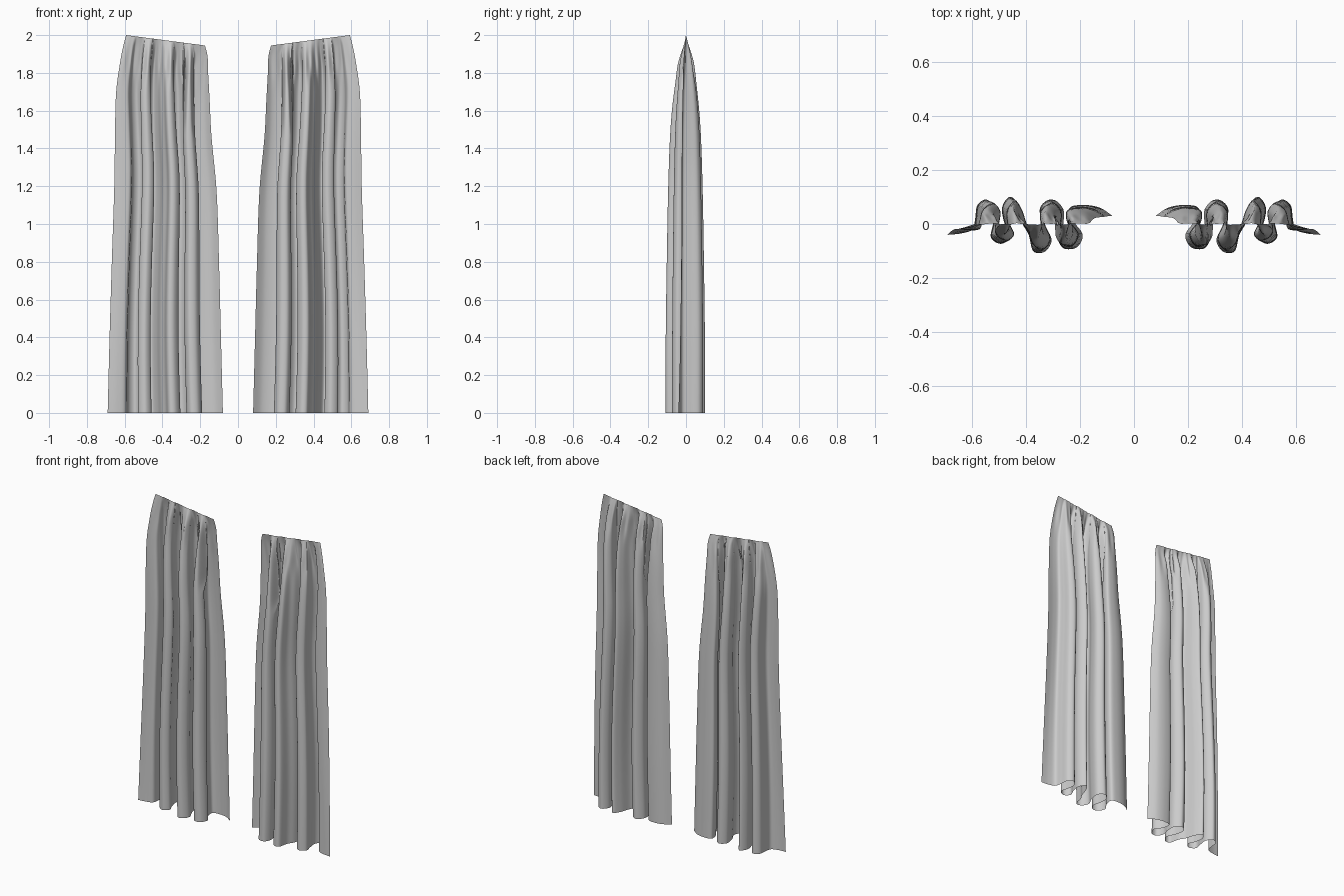
import bpy, bmesh, math

if "Cube" in bpy.data.objects:
    bpy.data.objects.remove(bpy.data.objects["Cube"])

# hem outline of one curtain, seen from above (x, y)
HEM = [(.08, .03), (.125, .06), (.18, .07), (.226, .06), (.222, .01), (.19, -.04),
       (.21, -.085), (.25, -.09), (.272, -.05), (.262, .0), (.262, .055), (.30, .09),
       (.338, .06), (.33, .0), (.305, -.06), (.33, -.102), (.365, -.10), (.382, -.04),
       (.405, .0), (.425, .06), (.455, .10), (.485, .06), (.475, .0), (.458, -.045),
       (.49, -.073), (.528, -.05), (.52, .0), (.515, .055), (.545, .09), (.58, .07),
       (.588, .02), (.598, -.02), (.64, -.035), (.69, -.04)]
# by height: (z, inner edge x, outer edge x, fold depth)
SIDES = [(0, .08, .69, 1), (.4, .09, .68, 1), (.8, .10, .668, .95), (1.2, .113, .655, .88),
         (1.5, .14, .651, .78), (1.7, .15, .645, .62), (1.85, .158, .625, .4),
         (1.94, .161, .608, .2), (2.0, .175, .592, .02)]


def spline(pts, t):
    """Smooth curve through pts, t in 0..1"""
    n = len(pts) - 1
    i = min(int(t * n), n - 1)
    f = t * n - i
    p = [pts[max(0, min(n, k))] for k in range(i - 1, i + 3)]
    return [.5 * (2 * b + (c - a) * f + (2 * a - 5 * b + 4 * c - d) * f * f
                  + (3 * b - a - 3 * c + d) * f ** 3) for a, b, c, d in zip(*p)]


def bump(v, centre, width):
    return math.exp(-((v - centre) / width) ** 2)


def curtain(name, side):
    cols, rows = 264, 56
    bm = bmesh.new()
    grid = []
    for r in range(rows + 1):
        h, inner, outer, depth = spline(SIDES, r / rows)
        h = max(0, min(2, h))
        # folds relax from rolled loops at the hem to a gathered line at the top
        gather = max(0, min(1, (h - 1.3) / .65)) ** 1.5
        line = []
        for c in range(cols + 1):
            t = c / cols
            x, y = spline(HEM, t)
            u = (x - .08) / .61
            u = u * (1 - gather) + (u * .35 + t * .65) * gather
            # folds drift sideways and the outer edge swings with height
            u += .014 * math.sin(math.pi * u) * math.sin(h * 3.2)
            x = inner + u * (outer - inner)
            y *= depth
            y += .018 * math.sin(h * math.pi / 2) * max(0, (u - .85) / .15)
            # fine pleats below the heading
            fade = bump(h, 1.87, .09) * math.sin(math.pi * t) ** .5
            y += .008 * fade * math.sin(t * 2 * math.pi * 15)
            # two long pinched tucks, only where the cloth lies forward
            if h > 1.5 and y < .03:
                k = min(1, (h - 1.5) / .08) * min(1, (2 - h) / .2)
                tuck = max(bump(x, .225 + .03 * (h - 1.5), .010),
                           bump(x, .295 - .04 * (h - 1.5), .010))
                y += (.03 - y) * .75 * k * tuck
            z = h * (1.945 + .055 * u) / 2
            line.append(bm.verts.new((side * x, y, z)))
        grid.append(line)
    for a, b in zip(grid, grid[1:]):
        for c in range(cols):
            q = [a[c], a[c + 1], b[c + 1], b[c]]
            bm.faces.new(q if side > 0 else q[::-1])
    me = bpy.data.meshes.new(name)
    bm.to_mesh(me)
    bm.free()
    me.shade_smooth()
    ob = bpy.data.objects.new(name, me)
    bpy.context.collection.objects.link(ob)
    return ob


# mirrored pair of hanging drapes
curtain("curtain_right", 1)
curtain("curtain_left", -1)
